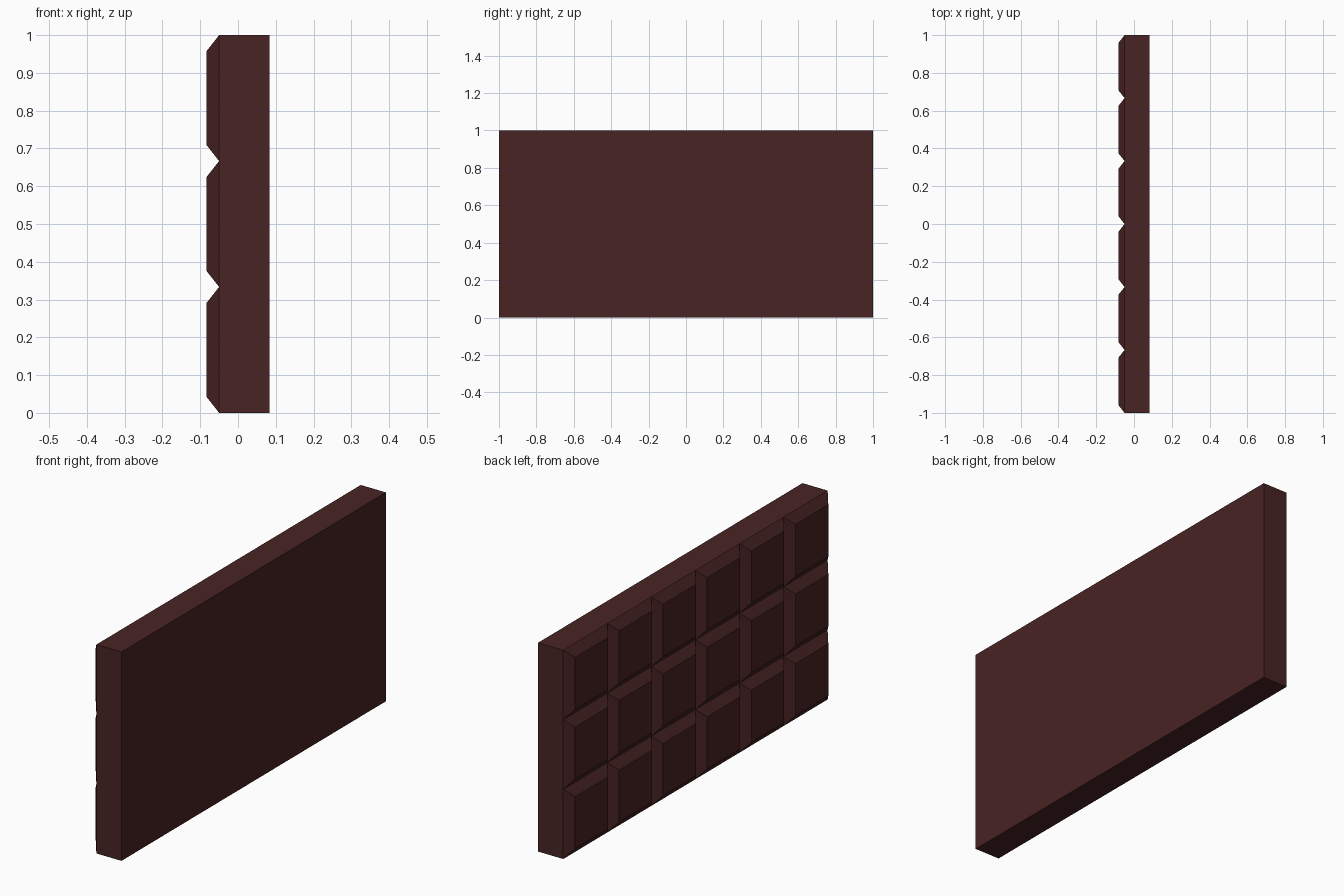
import bpy
import bmesh
from mathutils import Matrix, Vector

default = bpy.data.objects.get("Cube")
if default:
    bpy.data.objects.remove(default, do_unlink=True)

LENGTH, HEIGHT = 2.0, 1.0
BACK, GROOVE, TOP = 0.083, -0.05, -0.083   # x of flat side, groove floor, square tops
COLUMNS, ROWS = 6, 3
SLOPE = 0.042                              # width of each sloped border

# Dark chocolate colour
chocolate = bpy.data.materials.new("dark chocolate")
chocolate.use_nodes = True
colour = (0.066, 0.017, 0.017, 1.0)
chocolate.diffuse_color = colour
bsdf = next(n for n in chocolate.node_tree.nodes if n.type == "BSDF_PRINCIPLED")
bsdf.inputs["Base Color"].default_value = colour
bsdf.inputs["Roughness"].default_value = 0.6


def front_faces(bm):
    return [f for f in bm.faces if f.normal.x < -0.9]


def score(bm, point, normal):
    """Cut the moulded side along one groove line."""
    faces = front_faces(bm)
    edges = {e for f in faces for e in f.edges}
    verts = {v for f in faces for v in f.verts}
    bmesh.ops.bisect_plane(bm, geom=[*faces, *edges, *verts],
                           plane_co=point, plane_no=normal, dist=1e-5)
    bm.normal_update()


# Solid slab
bm = bmesh.new()
size = Matrix.Diagonal((BACK - GROOVE, LENGTH, HEIGHT, 1.0))
place = Matrix.Translation(((BACK + GROOVE) / 2, 0, HEIGHT / 2))
bmesh.ops.create_cube(bm, size=1.0, matrix=place @ size)
bm.normal_update()

# Groove lines between the squares
for i in range(1, COLUMNS):
    score(bm, Vector((0, LENGTH * (i / COLUMNS - 0.5), 0)), Vector((0, 1, 0)))
for i in range(1, ROWS):
    score(bm, Vector((0, 0, HEIGHT * i / ROWS)), Vector((0, 0, 1)))

# Raised squares with sloped borders
bmesh.ops.inset_individual(bm, faces=front_faces(bm), thickness=SLOPE,
                           depth=GROOVE - TOP, use_even_offset=True)

mesh = bpy.data.meshes.new("chocolate_bar")
bm.to_mesh(mesh)
bm.free()
mesh.materials.append(chocolate)
bar = bpy.data.objects.new("chocolate_bar", mesh)
bpy.context.scene.collection.objects.link(bar)
